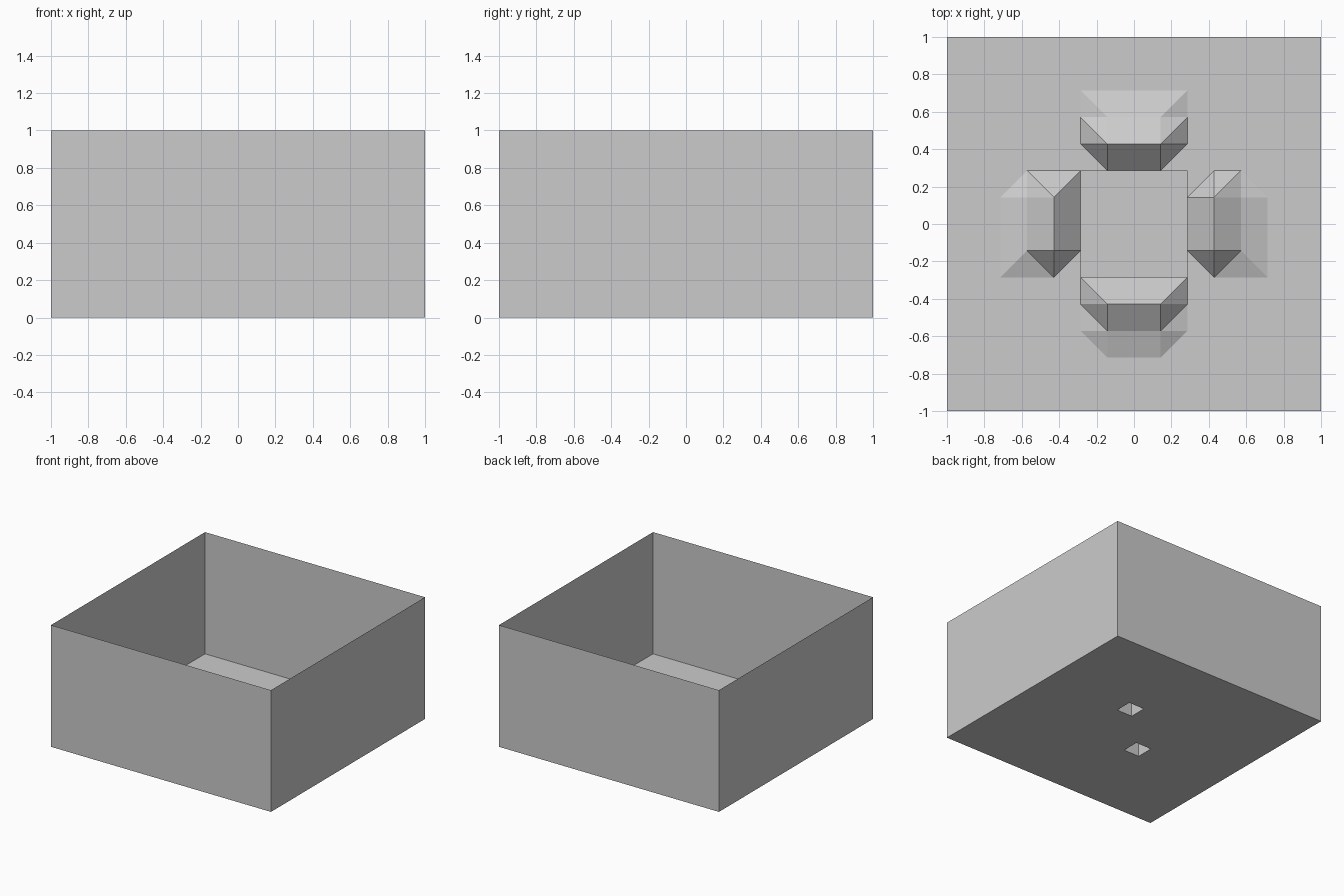
import bpy
import bmesh
from math import radians
from mathutils import Matrix, Vector

if "Cube" in bpy.data.objects:
    bpy.data.objects.remove(bpy.data.objects["Cube"], do_unlink=True)

U = 1 / 7  # one cell of the layout

grey = bpy.data.materials.new("plain_grey")
grey.use_nodes = True
grey.diffuse_color = (0.6, 0.6, 0.6, 1)
grey.node_tree.nodes["Principled BSDF"].inputs["Base Color"].default_value = (0.6, 0.6, 0.6, 1)


def finish(name, bm):
    mesh = bpy.data.meshes.new(name)
    bm.to_mesh(mesh)
    bm.free()
    mesh.materials.append(grey)
    obj = bpy.data.objects.new(name, mesh)
    bpy.context.collection.objects.link(obj)
    return obj


def tube(name, x, y, side, height, capped=False):
    """Square upright shell, open below, with an optional top."""
    bm = bmesh.new()
    place = Matrix.Translation((x, y, height / 2)) @ Matrix.Diagonal((side, side, height, 1))
    bmesh.ops.create_cube(bm, size=1, matrix=place)
    bm.normal_update()
    unwanted = [f for f in bm.faces if f.normal.z < -0.5 or (f.normal.z > 0.5 and not capped)]
    bmesh.ops.delete(bm, geom=unwanted, context='FACES')
    return finish(name, bm)


# Thin outer walls and the raised square in the middle
tube("outer_walls", 0, 0, 2, 1)
tube("centre_platform", 0, 0, 4 * U, U, capped=True)

# Floor with two square openings under the platform
bm = bmesh.new()
bmesh.ops.create_grid(bm, x_segments=14, y_segments=14, size=1)
corners = [Vector((s * 1.5 * U, s * 1.5 * U, 0)) for s in (-1, 1)]
holes = [f for f in bm.faces if any((f.calc_center_median() - c).length < 0.01 for c in corners)]
bmesh.ops.delete(bm, geom=holes, context='FACES')
finish("floor", bm)

# Shafts above the openings
for label, c in zip(("front_right", "back_left"), corners):
    tube(label + "_shaft", c.x, c.y, U, U)


def ridge(name, angle, left, right, stretch=False):
    """Sloped ridge; left and right give the fold of each end cell, going outward."""
    turn = Matrix.Rotation(radians(angle), 3, 'Z')
    height = {3: 1, 4: 1 / 3}
    bm = bmesh.new()

    def point(u, v):
        z = height.get(v, 0) if abs(u) == 1 else 0
        if stretch and u == 2 and v == 3:
            v = 4
        return turn @ Vector((u, v, z)) * U

    def face(*uv):
        pts = [point(*p) for p in uv]
        if max(p.z for p in pts) > 0.001:
            f = bm.faces.new([bm.verts.new(p) for p in pts])
            f.normal_update()
            if f.normal.z < 0:
                f.normal_flip()

    for row in range(3):
        a, b = row + 2, row + 3
        face((-1, a), (1, a), (1, b), (-1, b))
        for s, folds in ((-1, left), (1, right)):
            i, o = s, 2 * s
            if folds[row] == "out":
                face((i, a), (o, b), (i, b))
                face((i, a), (o, a), (o, b))
            else:
                face((i, a), (o, a), (i, b))
                face((o, a), (o, b), (i, b))
    bmesh.ops.remove_doubles(bm, verts=bm.verts, dist=0.0005)
    bmesh.ops.dissolve_degenerate(bm, dist=0.0005, edges=bm.edges)
    finish(name, bm)


# Four ridges around the platform
OUT, IN = ["out"] * 3, ["in"] * 3
ZIG, ZAG = ["out", "in", "out"], ["in", "out", "in"]
ridge("back_ridge", 0, OUT, OUT)
ridge("front_ridge", 180, IN, IN)
ridge("right_ridge", 90, ZIG, ZAG)
# the +x ridge: local left end points to +y after turning
ridge("left_ridge", -90, ["out", "out", "in"], ZIG)
